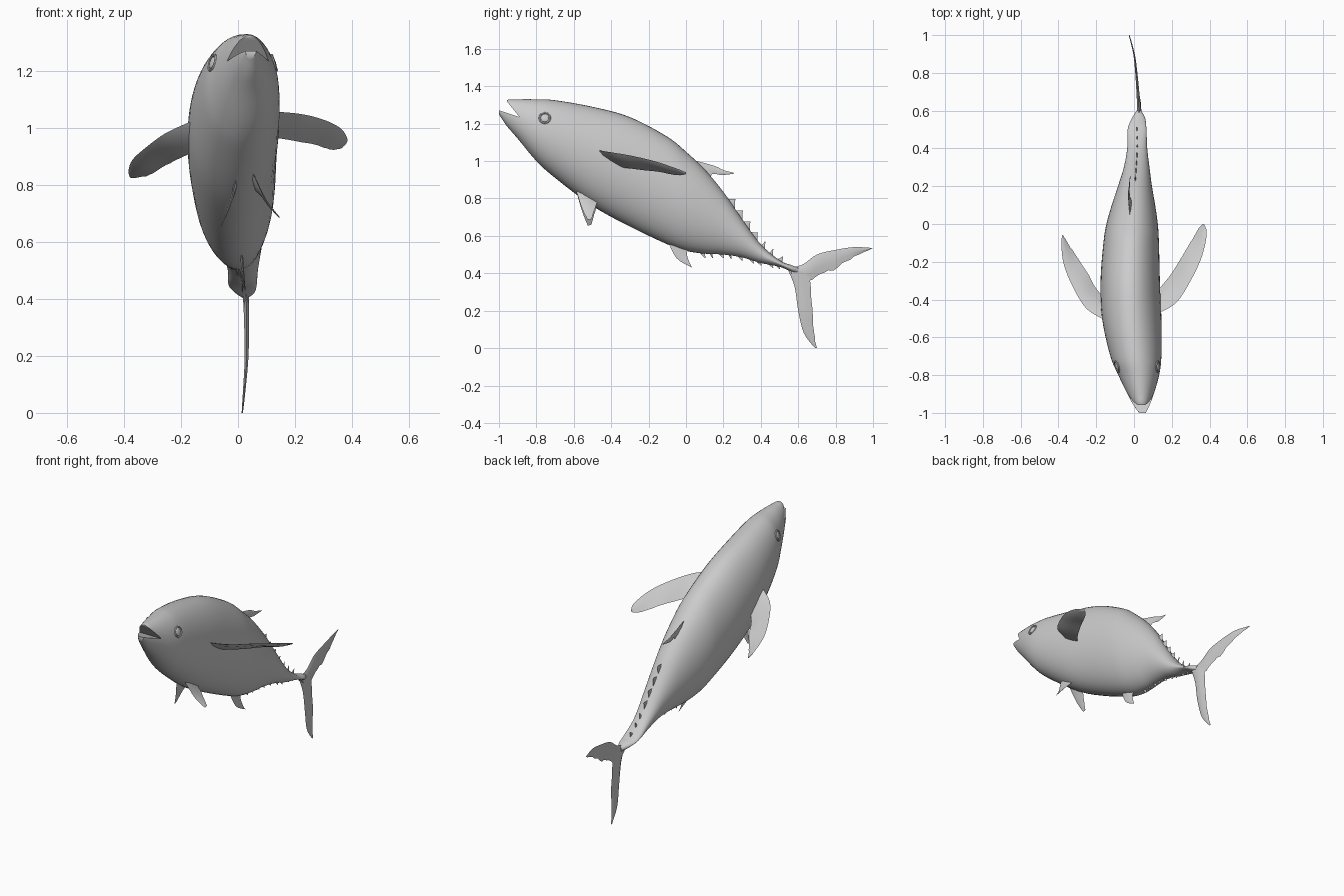
import bpy
import bmesh
import math
import random
from mathutils import Vector

random.seed(4)
scene_cube = bpy.data.objects.get("Cube")
if scene_cube:
    bpy.data.objects.remove(scene_cube, do_unlink=True)

# One plain colour for the whole fish
skin = bpy.data.materials.new("plain grey")
skin.use_nodes = True
skin.diffuse_color = (0.6, 0.6, 0.6, 1)
skin.node_tree.nodes["Principled BSDF"].inputs["Base Color"].default_value = skin.diffuse_color


def resample(rows, steps):
    """Smooth spline through rows of numbers."""
    result = []
    last = len(rows) - 1
    for i in range(last):
        before, start = rows[max(i - 1, 0)], rows[i]
        end, after = rows[i + 1], rows[min(i + 2, last)]
        for s in range(steps):
            t = s / steps
            result.append(tuple(
                b + t / 2 * (c - a + t * (2 * a - 5 * b + 4 * c - d + t * (3 * (b - c) + d - a)))
                for a, b, c, d in zip(before, start, end, after)))
    result.append(tuple(rows[last]))
    return result


def finish(obj, angle=40):
    bpy.ops.object.select_all(action='DESELECT')
    obj.select_set(True)
    bpy.context.view_layer.objects.active = obj
    bpy.ops.object.shade_smooth_by_angle(angle=math.radians(angle))


def loft(name, rings):
    """Skin a list of equal rings and close both ends."""
    bm = bmesh.new()
    loops = [[bm.verts.new(p) for p in ring] for ring in rings]
    count = len(loops[0])
    for low, high in zip(loops, loops[1:]):
        for k in range(count):
            n = (k + 1) % count
            bm.faces.new((low[k], low[n], high[n], high[k]))
    bm.faces.new(loops[0][::-1])
    bm.faces.new(loops[-1])
    bmesh.ops.recalc_face_normals(bm, faces=bm.faces)
    mesh = bpy.data.meshes.new(name)
    bm.to_mesh(mesh)
    bm.free()
    mesh.materials.append(skin)
    obj = bpy.data.objects.new(name, mesh)
    bpy.context.collection.objects.link(obj)
    return obj


def fin(name, leading, trailing, thickness=0.012, ragged=0.0, steps=4):
    """Thin lens-shaped blade between a leading and a trailing edge."""
    lead = [Vector(p) for p in resample(leading, steps)]
    trail = [Vector(p) for p in resample(trailing, steps)]
    span = lead[-1] + trail[-1] - lead[0] - trail[0]
    normal = span.cross(trail[0] - lead[0]).normalized()
    rings = []
    for i, (a, b) in enumerate(zip(lead, trail)):
        f = i / (len(lead) - 1)
        if 0 < f < 1:
            b = b.lerp(a, random.random() * ragged * f)
        bulge = normal * thickness * (1 - 0.8 * f) / 2
        front, rear = a.lerp(b, 0.25), a.lerp(b, 0.65)
        rings.append([a, front + bulge, rear + bulge * 0.7, b,
                      rear - bulge * 0.7, front - bulge])
    obj = loft(name, rings)
    finish(obj, 50)
    return obj


# Body: y, top, bottom, middle x, half width
sections = [
    (-1.0, 1.285, 1.25, 0.045, 0.018),
    (-0.96, 1.325, 1.19, 0.04, 0.042),
    (-0.9, 1.33, 1.12, 0.035, 0.07),
    (-0.8, 1.33, 1.0, 0.025, 0.108),
    (-0.7, 1.325, 0.91, 0.01, 0.135),
    (-0.5, 1.29, 0.76, -0.012, 0.157),
    (-0.3, 1.235, 0.65, -0.02, 0.157),
    (-0.1, 1.13, 0.555, -0.015, 0.147),
    (0.0, 1.05, 0.52, -0.01, 0.136),
    (0.1, 0.955, 0.505, -0.003, 0.115),
    (0.2, 0.835, 0.5, 0.005, 0.09),
    (0.3, 0.69, 0.485, 0.014, 0.068),
    (0.4, 0.555, 0.455, 0.017, 0.053),
    (0.5, 0.47, 0.435, 0.016, 0.05),
    (0.56, 0.445, 0.41, 0.024, 0.035),
    (0.6, 0.43, 0.4, 0.026, 0.012),
]
profile = resample(sections, 5)
sides = 48
rings = []
for y, top, bottom, middle, half in profile:
    ring = []
    for k in range(sides):
        a = math.tau * k / sides
        ring.append((middle + half * math.cos(a), y,
                     (top + bottom) / 2 + (top - bottom) / 2 * math.sin(a)))
    rings.append(ring)
body = loft("body", rings)

# Open mouth: a wedge cut between the jaws
wedge = [(-0.962, 1.4), (-0.957, 1.318), (-0.89, 1.235),
         (-1.0, 1.272), (-1.1, 1.3), (-1.1, 1.4)]
cutter = loft("mouth_cutter", [[(x, y, z) for y, z in wedge] for x in (-0.2, 0.2)])
cutter.hide_render = True
bpy.context.view_layer.objects.active = body
cut = body.modifiers.new("mouth", 'BOOLEAN')
cut.operation = 'DIFFERENCE'
cut.solver = 'EXACT'
cut.object = cutter
bpy.ops.object.modifier_apply(modifier=cut.name)
bpy.data.objects.remove(cutter, do_unlink=True)
finish(body)

# Eyes: a raised rim around a shallow dome, set on the skin
bpy.context.view_layer.update()
for side, label in ((1, "left"), (-1, "right")):
    hit, spot, normal, _ = body.ray_cast(Vector((side, -0.755, 1.23)), Vector((-side, 0, 0)))
    turn = normal.to_track_quat('Z', 'Y').to_euler()
    bpy.ops.mesh.primitive_torus_add(location=spot, rotation=turn, major_radius=0.028,
                                     minor_radius=0.005, major_segments=24, minor_segments=8)
    rim = bpy.context.object
    rim.name = label + "_eye_rim"
    bpy.ops.mesh.primitive_uv_sphere_add(location=spot, rotation=turn, radius=0.022,
                                         segments=20, ring_count=10)
    eye = bpy.context.object
    eye.name = label + "_eye"
    eye.scale.z = 0.3
    for part in (rim, eye):
        part.data.materials.append(skin)
        finish(part)

# Pectoral fins, swept back and drooping differently on each side
fin("left_pectoral_fin",
    [(0.11, -0.48, 1.06), (0.22, -0.42, 1.05), (0.3, -0.3, 1.03), (0.36, -0.17, 1.0), (0.385, -0.05, 0.96), (0.37, 0, 0.94)],
    [(0.11, -0.37, 0.97), (0.2, -0.26, 0.955), (0.27, -0.14, 0.94), (0.32, -0.06, 0.925), (0.35, -0.01, 0.925), (0.365, 0, 0.93)],
    0.02, 0.08)
fin("right_pectoral_fin",
    [(-0.15, -0.51, 1.03), (-0.25, -0.45, 0.985), (-0.32, -0.34, 0.935), (-0.37, -0.22, 0.89), (-0.385, -0.11, 0.85), (-0.38, -0.06, 0.83)],
    [(-0.15, -0.4, 0.92), (-0.2, -0.34, 0.895), (-0.25, -0.25, 0.87), (-0.31, -0.16, 0.835), (-0.355, -0.09, 0.825), (-0.375, -0.06, 0.825)],
    0.02, 0.08)

# Pelvic fins, splayed below the belly
for label, root, tip, rise in (("left", 0.05, 0.145, 0.03), ("right", 0.0, -0.06, 0.0)):
    mid = (root + tip) / 2
    fin(label + "_pelvic_fin",
        [(root, -0.59, 0.85), (mid, -0.555, 0.73 + rise / 2), (tip, -0.525, 0.655 + rise)],
        [(root, -0.47, 0.79), (mid, -0.485, 0.73 + rise / 2), (tip, -0.505, 0.66 + rise)],
        0.014, 0.1)

# Dorsal and anal fins
fin("dorsal_fin",
    [(-0.02, 0.02, 1.01), (-0.03, 0.15, 0.975), (-0.025, 0.2, 0.952), (-0.02, 0.255, 0.937)],
    [(-0.005, 0.12, 0.88), (-0.02, 0.14, 0.93), (-0.025, 0.19, 0.925), (-0.02, 0.255, 0.932)])
fin("anal_fin",
    [(0.01, -0.1, 0.58), (0.02, -0.05, 0.48), (0.025, 0.035, 0.43)],
    [(0.01, 0.02, 0.55), (0.015, 0.005, 0.5), (0.025, 0.03, 0.432)])

# Tail: two long lobes curving gently to one side
fin("upper_tail_lobe",
    [(0.028, 0.54, 0.43), (0.025, 0.62, 0.445), (0.02, 0.7, 0.5), (0.012, 0.8, 0.525), (0, 0.9, 0.54), (-0.025, 1.0, 0.535)],
    [(0.028, 0.62, 0.33), (0.025, 0.665, 0.36), (0.02, 0.72, 0.385), (0.012, 0.81, 0.425), (0, 0.9, 0.48), (-0.025, 0.99, 0.53)],
    0.022, 0.25)
fin("lower_tail_lobe",
    [(0.028, 0.54, 0.43), (0.03, 0.58, 0.33), (0.03, 0.6, 0.2), (0.022, 0.63, 0.08), (0.015, 0.69, 0)],
    [(0.028, 0.66, 0.4), (0.03, 0.67, 0.3), (0.03, 0.678, 0.18), (0.022, 0.687, 0.08), (0.015, 0.7, 0)],
    0.022, 0.12)


# Finlets: rows of small swept teeth above and below the tail stem
def finlet_row(name, column, direction, first, count, height):
    for i in range(count):
        y = first + i * (0.52 - first) / count
        shrink = height * (1 - 0.5 * i / count)
        here, behind = [min(profile, key=lambda r: abs(r[0] - v)) for v in (y, y + 0.035)]
        x = here[3]
        sink = -0.012 * direction
        tip = behind[column] + direction * shrink
        fin(f"{name}_{i + 1}",
            [(x, here[0], here[column] + sink), (x, behind[0], tip)],
            [(x, behind[0], behind[column] + sink), (x, behind[0] + 0.004, tip)],
            0.008, steps=1)


finlet_row("dorsal_finlet", 1, 1, 0.22, 7, 0.05)
finlet_row("ventral_finlet", 2, -1, 0.06, 9, 0.022)
